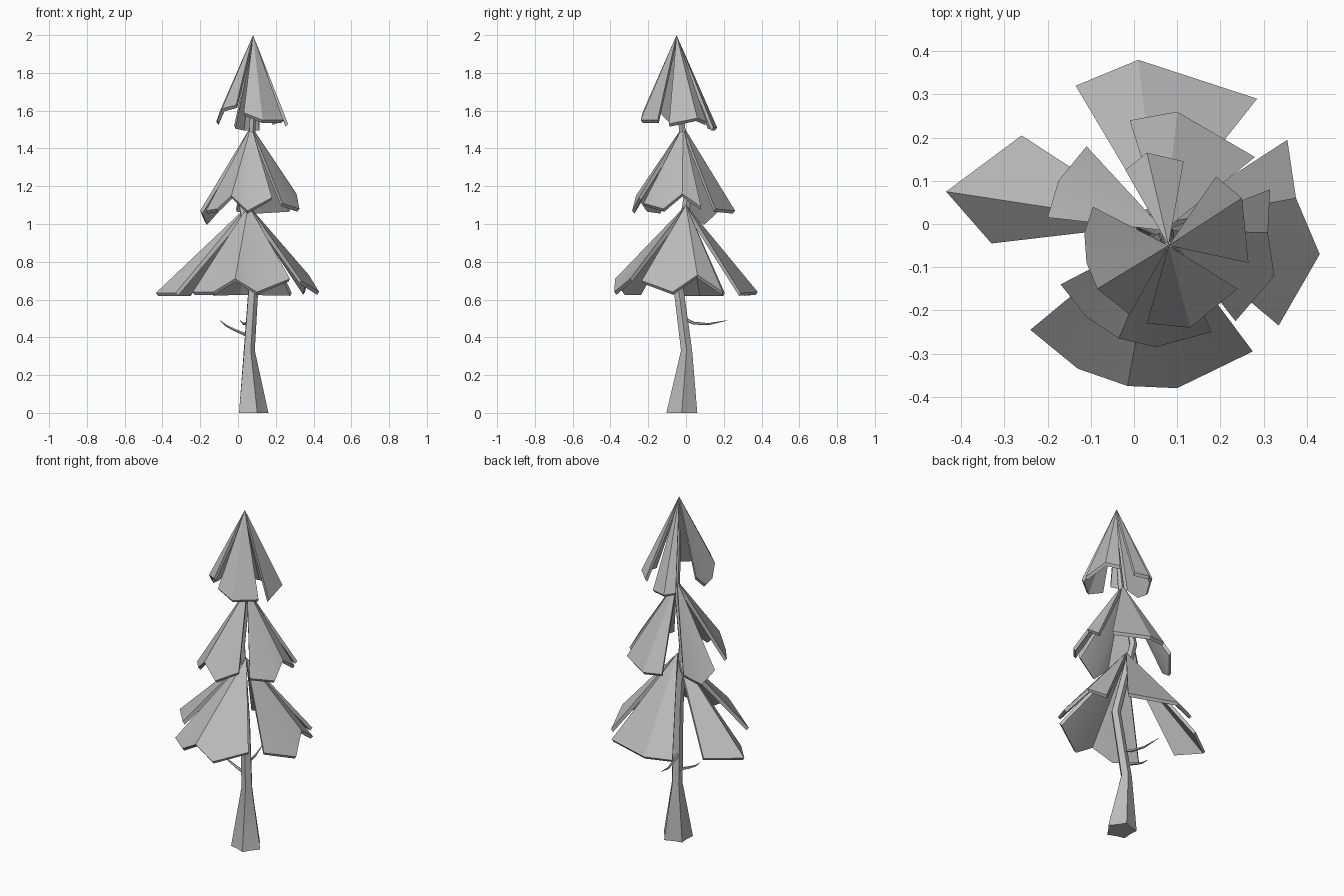
import bpy
import bmesh
import math
from mathutils import Vector

default_cube = bpy.data.objects.get("Cube")
if default_cube:
    bpy.data.objects.remove(default_cube, do_unlink=True)

# One plain grey material for the whole tree
grey = bpy.data.materials.new("plain_grey")
grey.use_nodes = True
colour = (0.5, 0.5, 0.5, 1)
grey.diffuse_color = colour
grey.node_tree.nodes["Principled BSDF"].inputs["Base Color"].default_value = colour


def finish(name, bm, angle=30):
    """Turn a bmesh into a shaded object with the tree material."""
    bmesh.ops.recalc_face_normals(bm, faces=bm.faces)
    mesh = bpy.data.meshes.new(name)
    bm.to_mesh(mesh)
    bm.free()
    mesh.materials.append(grey)
    obj = bpy.data.objects.new(name, mesh)
    bpy.context.collection.objects.link(obj)
    bpy.ops.object.select_all(action="DESELECT")
    obj.select_set(True)
    bpy.context.view_layer.objects.active = obj
    bpy.ops.object.shade_smooth_by_angle(angle=math.radians(angle))
    return obj


def centimetres(point):
    return Vector(point) / 100


def bough(name, apex, rim):
    """Thick fan of flat facets hanging from the apex to a jagged rim."""
    bm = bmesh.new()
    apex = centimetres(apex)
    rim = [centimetres(p) for p in rim]
    inner = []
    for p in rim:
        toward_axis = Vector((apex.x - p.x, apex.y - p.y, 0)).normalized()
        inner.append(p + toward_axis * 0.012 - Vector((0, 0, 0.015)))
    top = bm.verts.new(apex)
    under = bm.verts.new(apex - Vector((0, 0, 0.04)))
    outer_verts = [bm.verts.new(p) for p in rim]
    inner_verts = [bm.verts.new(p) for p in inner]
    for i in range(len(rim) - 1):
        a, b = outer_verts[i:i + 2]
        c, d = inner_verts[i:i + 2]
        bm.faces.new((top, a, b))
        bm.faces.new((under, d, c))
        bm.faces.new((a, c, d, b))
    for side in (0, -1):
        bm.faces.new((top, outer_verts[side], inner_verts[side], under))
    return finish(name, bm)


def tube(name, path, sides, lobe=0):
    """Skin rings along a path of (x, y, z, radius); lobe flutes the first ring."""
    bm = bmesh.new()
    rings = []
    for level, (x, y, z, radius) in enumerate(path):
        centre = centimetres((x, y, z))
        before = centimetres(path[max(level - 1, 0)][:3])
        after = centimetres(path[min(level + 1, len(path) - 1)][:3])
        turn = (after - before).to_track_quat("Z", "Y")
        if lobe:
            turn.identity()
        ring = []
        for i in range(sides):
            angle = math.tau * i / sides
            r = radius / 100
            if lobe and i % 2:
                r *= lobe if level == 0 else (1 + lobe) / 2
            offset = turn @ Vector((math.cos(angle) * r, math.sin(angle) * r, 0))
            ring.append(bm.verts.new(centre + offset))
        rings.append(ring)
    for low, high in zip(rings, rings[1:]):
        for i in range(sides):
            j = (i + 1) % sides
            bm.faces.new((low[i], low[j], high[j], high[i]))
    bm.faces.new(rings[0])
    bm.faces.new(rings[-1])
    return finish(name, bm, 25)


# Crooked trunk with a flared, fluted foot
tube("trunk", [(7.5, -2.2, 0, 8.6), (5.8, 0.3, 33, 3.1), (8.5, -5, 74, 2.7),
               (1.5, 1, 116, 2.2), (7.5, -2, 150, 1.8), (8, -5, 180, 1)],
     sides=10, lobe=0.76)

# Thin dead twigs
tube("left_twig", [(5, 0, 41, 0.9), (-2, 0, 44, 0.7), (-6, 0, 46, 0.5), (-9.5, 0, 49, 0.1)], sides=5)
tube("back_twig", [(6, -3, 51, 0.9), (5, 4, 47.5, 0.8), (3, 12, 47, 0.6), (1, 22, 49, 0.1)], sides=5)

# Rims of the four boughs in each tier, in centimetres
lower_tier = {
    "right": [(-33, -4.5, 63.5), (-43.5, 7.5, 63.5), (-26, 20.5, 63.5)],
    "back": [(-13.5, 32, 63.5), (1, 38, 64), (28.5, 29, 63.5)],
    "left": [(35.5, 19.5, 64), (37.5, 6, 73), (43, -7, 64), (33.5, -23.5, 70)],
    "front": [(-24, -24.5, 64), (-13, -33.5, 64), (-1.5, -37.5, 71),
              (10, -38, 64), (27.5, -29.5, 71)],
}
middle_tier = {
    "right": [(-20, 1.5, 107), (-17.5, 10, 101), (-11, 18, 108)],
    "back": [(-1, 24, 108), (10, 26, 107), (28, 15.5, 108)],
    "left": [(31.5, 8, 109), (31, -2, 116), (32.5, -12, 108), (23.5, -22.5, 111)],
    "front": [(-17, -14, 107), (-11, -21.5, 108), (-3.5, -26.5, 115),
              (5, -28.5, 107), (18, -25, 114)],
}
upper_tier = {
    "right": [(-9.5, 4, 160), (-11.5, -2, 154), (-11, -9, 155),
              (-8.5, -15, 161), (-1, -21, 163)],
    "back": [(-2, 12.5, 152), (3, 16.5, 151), (11.5, 14.5, 151)],
    "left": [(19, 11, 154), (25, 6, 156), (26.5, -9, 153)],
    "front": [(3, -23, 159), (13, -24, 155), (24, -15, 155)],
}
tiers = [("lower", (5.5, 0, 110), lower_tier),
         ("middle", (7, -1.5, 152), middle_tier),
         ("upper", (8, -5, 200), upper_tier)]
for tier_name, apex, boughs in tiers:
    for side, rim in boughs.items():
        bough(f"{tier_name}_{side}_bough", apex, rim)
